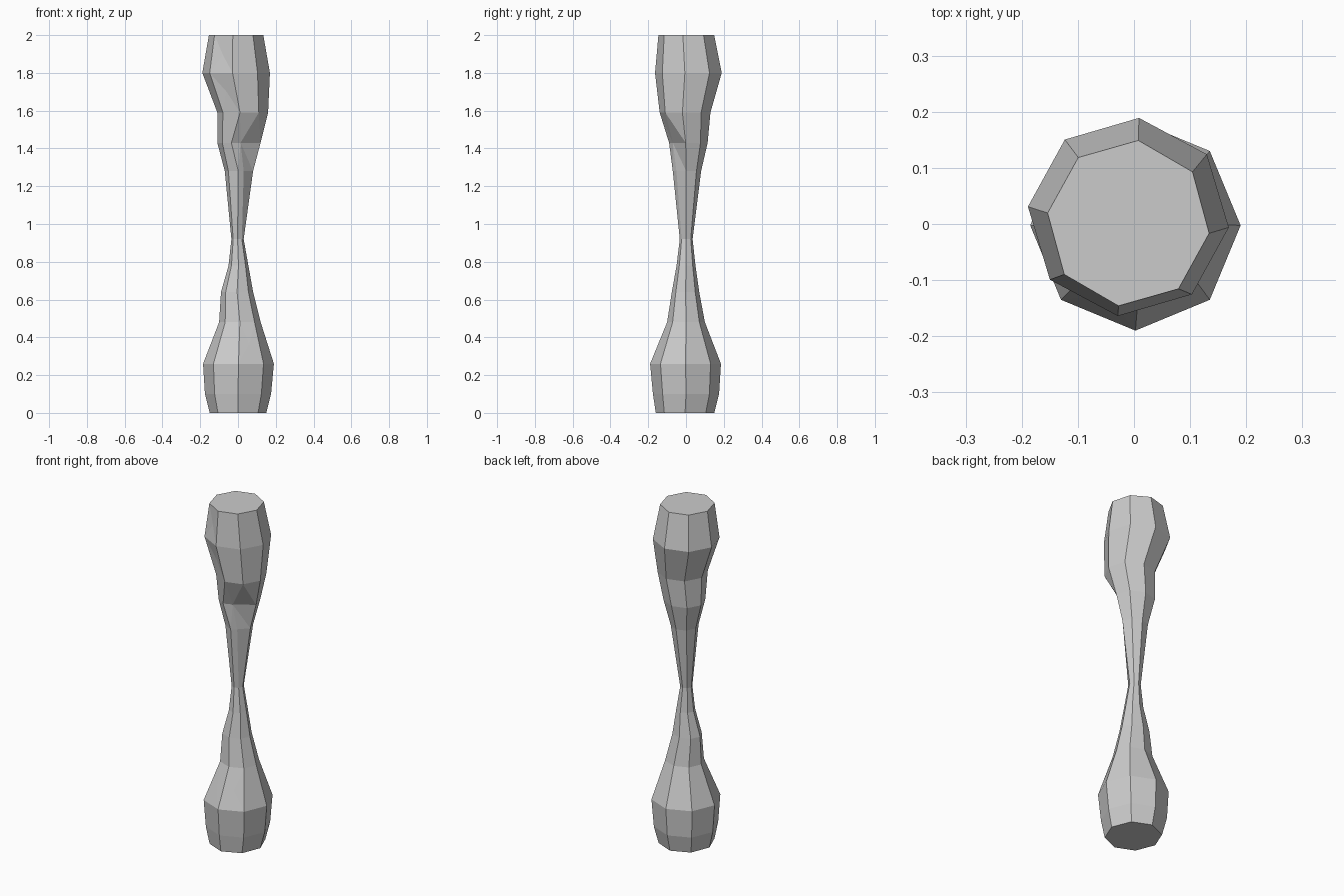
import bpy
import bmesh
from math import cos, sin, radians
from mathutils import Vector

default_cube = bpy.data.objects.get("Cube")
if default_cube:
    bpy.data.objects.remove(default_cube, do_unlink=True)

SIDES = 8

# One flat stone colour
stone = bpy.data.materials.new("stone grey")
stone.use_nodes = True
grey = (0.6, 0.6, 0.6, 1)
stone.diffuse_color = grey
stone.node_tree.nodes["Principled BSDF"].inputs["Base Color"].default_value = grey

# Extent of each cross-section: height, x range, y range, twist in degrees
SECTIONS = [
    (0, -.15, .15, -.16, .15, 0),
    (.1, -.175, .175, -.175, .175, 0),
    (.26, -.185, .19, -.19, .185, 0),
    (.48, -.1, .12, -.1, .1, 0),
    (.64, -.09, .08, -.075, .07, 0),
    (.78, -.05, .055, -.05, .05, 0),
    (.92, -.035, .03, -.033, .035, 0),
    (1.28, -.07, .08, -.07, .08, -3),
    (1.43, -.11, .12, -.1, .115, -5),
    (1.59, -.11, .16, -.14, .13, -6),
    (1.8, -.19, .17, -.165, .19, -6),
    (2, -.155, .135, -.147, .15, -7),
]


def add_ring(bm, height, left, right, front, back, twist):
    """Add one eight-sided cross-section that fills the given extent."""
    ring = []
    for i in range(SIDES):
        angle = radians(360 * i / SIDES + twist)
        x = (left + right) / 2 + (right - left) / 2 * cos(angle)
        y = (front + back) / 2 + (back - front) / 2 * sin(angle)
        ring.append(bm.verts.new((x, y, height)))
    return ring


def bridge(bm, lower, upper):
    """Join two rings and return the band of side faces."""
    band = []
    for i in range(SIDES):
        j = (i + 1) % SIDES
        band.append(bm.faces.new((lower[i], lower[j], upper[j], upper[i])))
    return band


# Waisted column with a closed base and top
bm = bmesh.new()
rings = [add_ring(bm, *section) for section in SECTIONS]
bands = [bridge(bm, low, high) for low, high in zip(rings, rings[1:])]
bm.faces.new(list(reversed(rings[0])))
bm.faces.new(rings[-1])

# Notch chipped into the front below the upper bulb
rings[8][7].co += Vector((-.065, .005, 0))
rings[8][6].co += Vector((-.03, .01, 0))
rings[7][7].co += Vector((-.025, 0, 0))
notch = [band[side] for band in bands[7:9] for side in (6, 7)]

# Shallow chiselled facets on the two bulbs
raised = [bands[2][5], bands[2][6]]
hollow = [bands[9][5], bands[10][5]]
bmesh.ops.poke(bm, faces=raised, offset=.01)
bmesh.ops.poke(bm, faces=hollow, offset=-.006)
bmesh.ops.triangulate(bm, faces=notch)
bmesh.ops.recalc_face_normals(bm, faces=bm.faces)

mesh = bpy.data.meshes.new("waisted_column")
bm.to_mesh(mesh)
bm.free()
mesh.materials.append(stone)
column = bpy.data.objects.new("waisted_column", mesh)
bpy.context.collection.objects.link(column)
